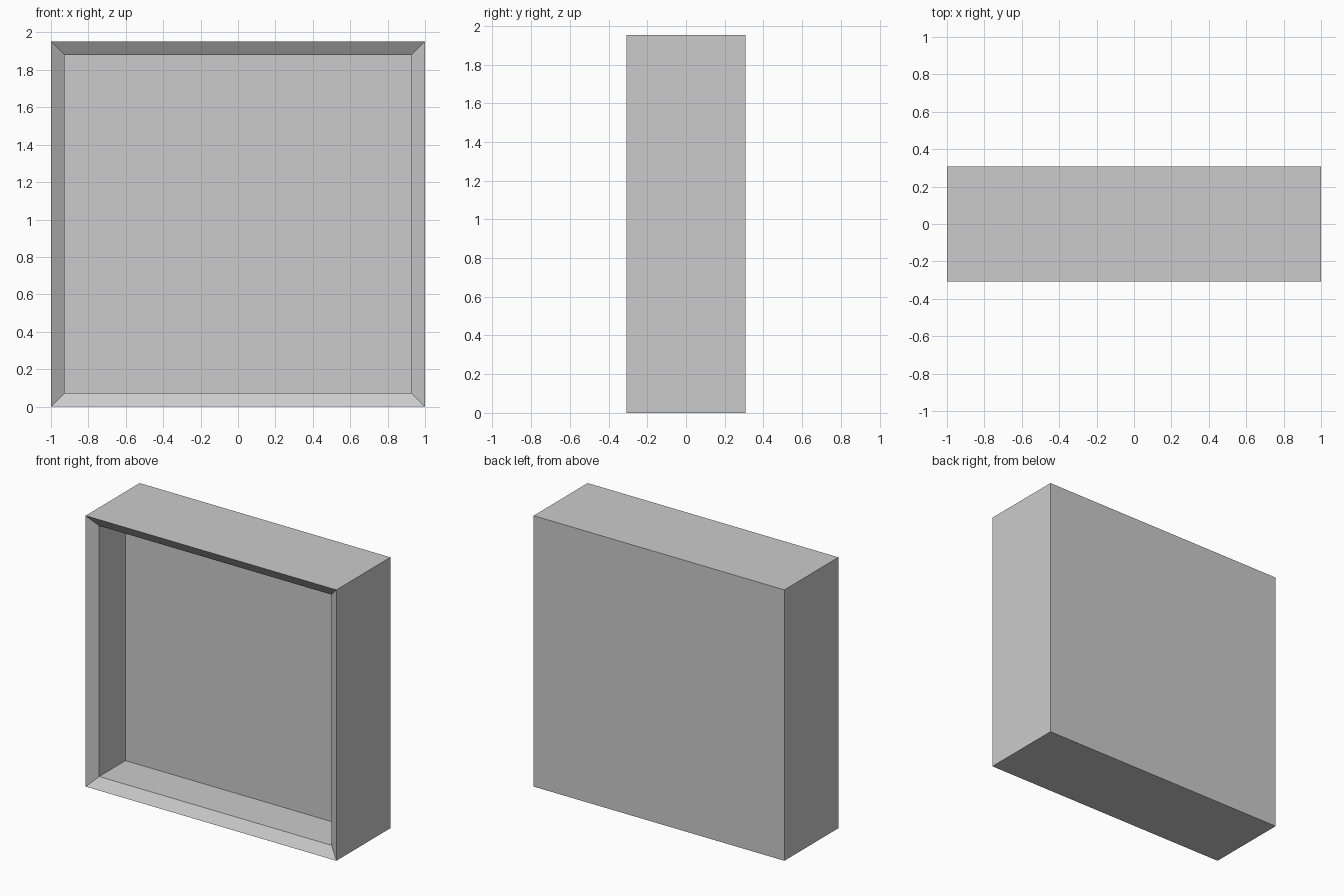
import bpy, bmesh

if "Cube" in bpy.data.objects:
    bpy.data.objects.remove(bpy.data.objects["Cube"])

W, D, H = 2.0, 0.615, 1.953      # outer size
RIM, BEVEL, RECESS = 0.073, 0.05, 0.30

grey = bpy.data.materials.new("plain grey")
grey.diffuse_color = (0.6, 0.6, 0.6, 1)
grey.use_nodes = True
grey.node_tree.nodes["Principled BSDF"].inputs["Base Color"].default_value = grey.diffuse_color

# Solid outer box
bm = bmesh.new()
bmesh.ops.create_cube(bm, size=1)
for v in bm.verts:
    v.co = (v.co.x * W, v.co.y * D, (v.co.z + 0.5) * H)
bm.normal_update()
front = min(bm.faces, key=lambda f: f.calc_center_median().y)

# Sloped rim around the opening
bmesh.ops.inset_region(bm, faces=[front], thickness=RIM, use_even_offset=True)
for v in front.verts:
    v.co.y += BEVEL

# Straight-walled recess behind the rim
bmesh.ops.inset_region(bm, faces=[front], thickness=0)
for v in front.verts:
    v.co.y += RECESS
bmesh.ops.recalc_face_normals(bm, faces=bm.faces)

mesh = bpy.data.meshes.new("open_box")
bm.to_mesh(mesh)
bm.free()
mesh.materials.append(grey)
box = bpy.data.objects.new("open_box", mesh)
bpy.context.collection.objects.link(box)
